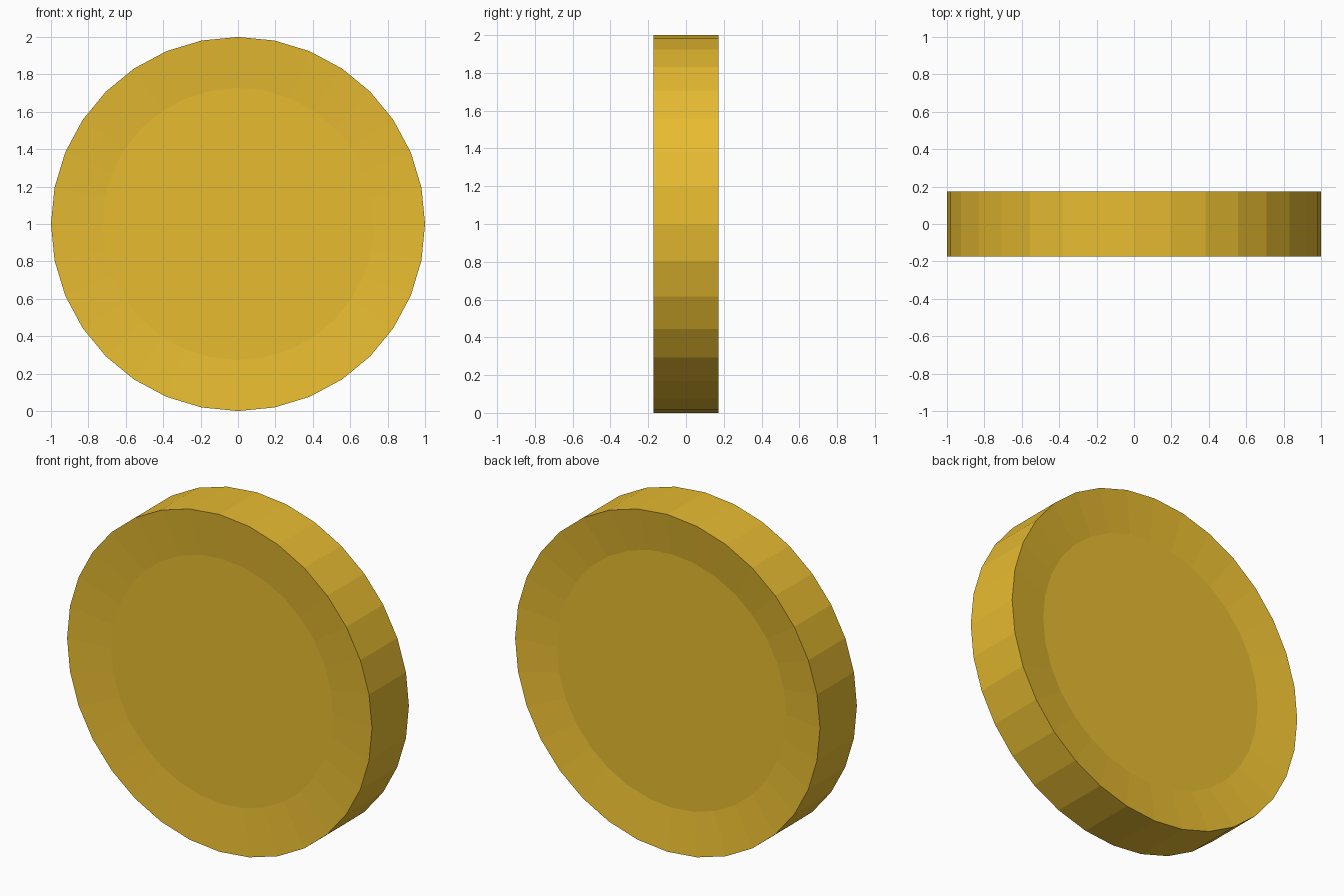
import bpy, bmesh
from math import sin, cos, pi

if "Cube" in bpy.data.objects:
    bpy.data.objects.remove(bpy.data.objects["Cube"])

SIDES = 32
HALF = 0.173  # half thickness

# (radius, y) outline from the front dish, over the rim, to the back dish
PROFILE = [(0.727, -HALF + 0.025), (1.0, -HALF), (1.0, HALF), (0.752, HALF - 0.036)]

# Coin body: rings joined into a band, with a flat sunken disc on each face
bm = bmesh.new()
rings = [[bm.verts.new((r * sin(2 * pi * i / SIDES), y, 1 + r * cos(2 * pi * i / SIDES)))
          for i in range(SIDES)] for r, y in PROFILE]
for a, b in zip(rings, rings[1:]):
    for i in range(SIDES):
        j = (i + 1) % SIDES
        bm.faces.new((a[i], a[j], b[j], b[i]))
bm.faces.new(rings[0])
bm.faces.new(rings[-1])
bmesh.ops.recalc_face_normals(bm, faces=bm.faces)

mesh = bpy.data.meshes.new("coin")
bm.to_mesh(mesh)
bm.free()
coin = bpy.data.objects.new("coin", mesh)
bpy.context.collection.objects.link(coin)

# Gold colour
gold = bpy.data.materials.new("gold")
gold.diffuse_color = (0.8, 0.5, 0.03, 1)
gold.use_nodes = True
gold.node_tree.nodes["Principled BSDF"].inputs["Base Color"].default_value = gold.diffuse_color
mesh.materials.append(gold)
